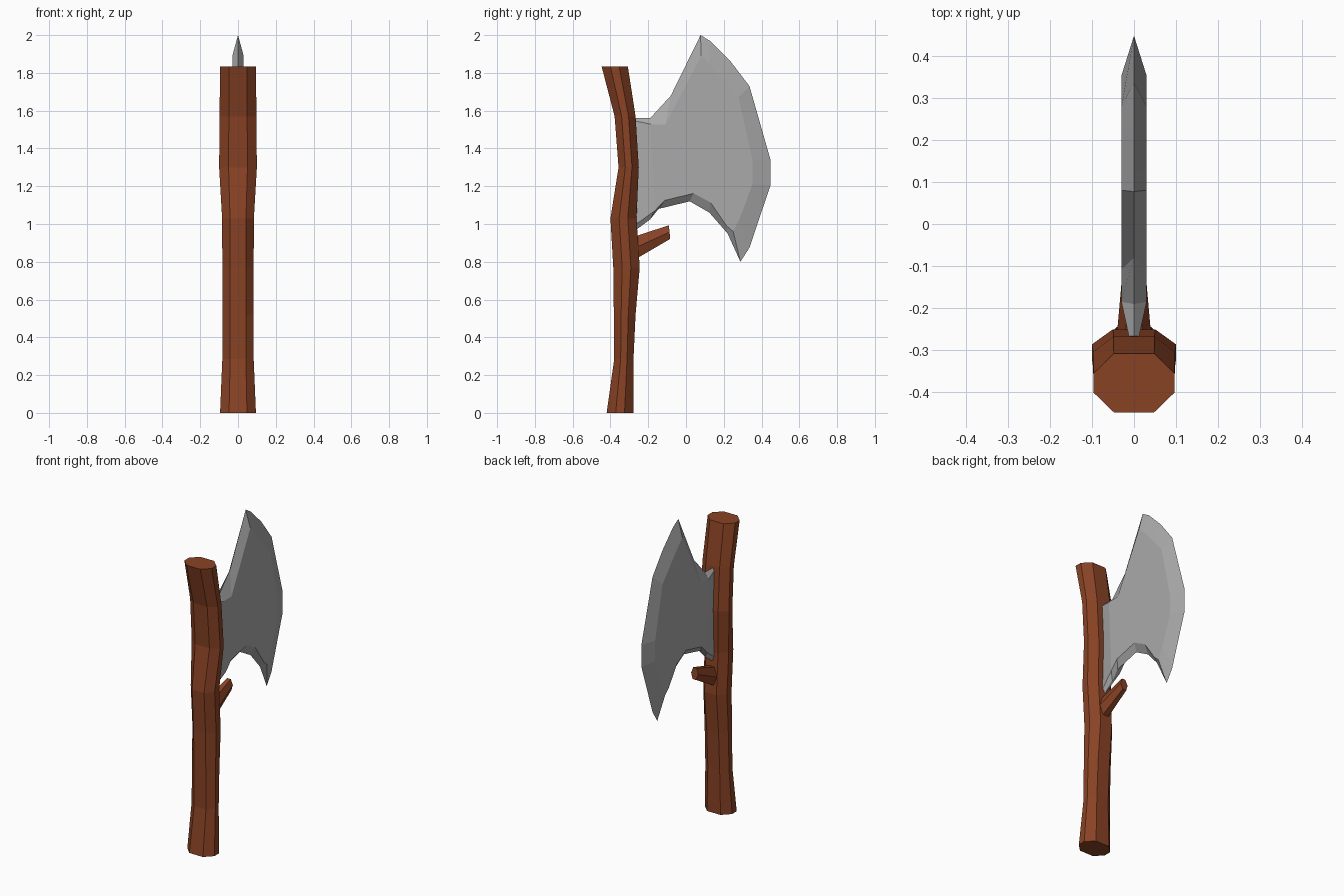
import bpy, math

if "Cube" in bpy.data.objects:
    bpy.data.objects.remove(bpy.data.objects["Cube"])


def paint(name, rgb):
    m = bpy.data.materials.new(name)
    m.diffuse_color = (*rgb, 1)
    m.use_nodes = True
    m.node_tree.nodes["Principled BSDF"].inputs["Base Color"].default_value = m.diffuse_color
    return m


def make(name, verts, faces, mat):
    me = bpy.data.meshes.new(name)
    me.from_pydata(verts, [], faces)
    me.update()
    me.materials.append(mat)
    ob = bpy.data.objects.new(name, me)
    bpy.context.collection.objects.link(ob)
    return ob


def loft(name, rings, mat):
    n = len(rings[0])
    verts = [v for r in rings for v in r]
    faces = [(k * n + i, k * n + (i + 1) % n, (k + 1) * n + (i + 1) % n, (k + 1) * n + i)
             for k in range(len(rings) - 1) for i in range(n)]
    faces += [tuple(reversed(range(n))), tuple(range(len(verts) - n, len(verts)))]
    return make(name, verts, faces, mat)


wood = paint("wood", (0.25, 0.055, 0.018))
steel = paint("steel", (0.4, 0.4, 0.4))

# Handle: crooked octagonal pole, sections are (z, y min, y max, half width)
sections = [(0, -.42, -.278, .095), (.285, -.38, -.278, .083), (.52, -.382, -.267, .083),
            (.77, -.385, -.245, .083), (1.03, -.40, -.262, .084), (1.30, -.357, -.25, .10),
            (1.57, -.378, -.267, .097), (1.835, -.447, -.308, .096)]
octagon = [(-.5, -1), (.5, -1), (1, -.33), (1, .33), (.5, 1), (-.5, 1), (-1, .33), (-1, -.33)]
loft("handle", [[(px * w, (a + b) / 2 + py * (b - a) / 2, z) for px, py in octagon]
                for z, a, b, w in sections], wood)

# Branch stub: tapered six-sided twig, sections are (y, z, half width, half height, lean)
stub = [(-.31, .855, .046, .066, 0), (-.245, .885, .039, .058, 0), (-.087, .957, .025, .036, -.004)]
loft("branch_stub", [[(w * math.cos(i * math.pi / 3), y + lean * math.sin(i * math.pi / 3),
                       z + h / .866 * math.sin(i * math.pi / 3)) for i in range(0, -6, -1)]
                     for y, z, w, h, lean in stub], wood)

# Blade: sharp rim on the centre plane, flat cheeks on both sides; points are (y, z)
rim = [(-.29, 1.56), (-.19, 1.56), (-.08, 1.68), (.077, 2.0), (.13, 1.968), (.235, 1.862),
       (.336, 1.73), (.447, 1.342), (.447, 1.204), (.336, .875), (.288, .80), (.22, .95),
       (.124, 1.06), (.02, 1.12), (-.145, 1.08), (-.19, 1.024), (-.29, .95)]
cheek = [(-.29, 1.55), (-.185, 1.528), (-.108, 1.528), (.08, 1.89), (.12, 1.85), (.2, 1.76),
         (.278, 1.67), (.352, 1.34), (.352, 1.21), (.285, 1.03), (.25, .96), (.215, .99),
         (.13, 1.114), (.04, 1.162), (-.113, 1.125), (-.165, 1.07), (-.29, .98)]
n = len(rim)
verts = [(0, y, z) for y, z in rim]
for s in (1, -1):
    verts += [(s * (.007 if i in (0, n - 1) else .03), y, z) for i, (y, z) in enumerate(cheek)]
faces = []
for side in (1, 2):
    o = side * n
    part = [(i, i + 1, o + i + 1, o + i) for i in range(n - 1)]
    part.append(tuple(o + i for i in range(1, n - 1)))
    part.append((o, o + 1, o + n - 2, o + n - 1))
    faces += [tuple(reversed(f)) for f in part[:-2]] if side == 2 else part[:-2]
    for f in part[-2:]:
        faces.append(tuple(reversed(f)) if side == 2 else f)
faces.append((0, n, 2 * n - 1, n - 1, 3 * n - 1, 2 * n))
blade = make("axe_blade", verts, faces, steel)

# Consistent outward faces
import bmesh
for ob in bpy.data.objects:
    bm = bmesh.new()
    bm.from_mesh(ob.data)
    bmesh.ops.recalc_face_normals(bm, faces=bm.faces)
    bm.to_mesh(ob.data)
    bm.free()
